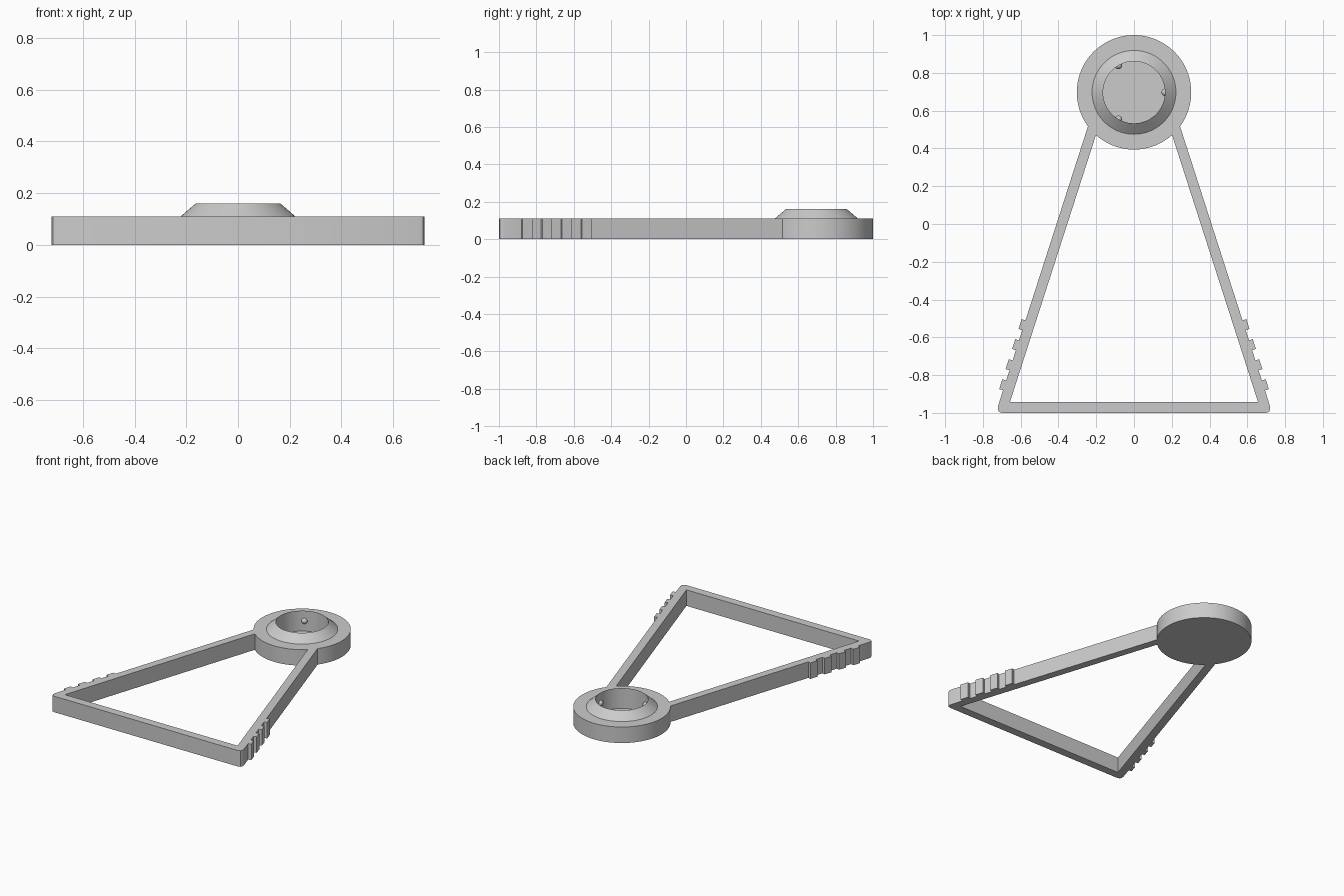
import bpy, bmesh, math
from mathutils import Matrix, Vector

cube = bpy.data.objects.get("Cube")
if cube:
    bpy.data.objects.remove(cube, do_unlink=True)

HEIGHT = 0.11
HUB = Vector((0, 0.697, 0))
RADIUS = 0.303
SLOPE = 0.322      # sideways spread of each leg per unit of y

grey = bpy.data.materials.new("plain_grey")
grey.use_nodes = True
colour = (0.6, 0.6, 0.6, 1)
grey.diffuse_color = colour
grey.node_tree.nodes["Principled BSDF"].inputs["Base Color"].default_value = colour


def add_object(name, bm):
    bmesh.ops.recalc_face_normals(bm, faces=bm.faces)
    mesh = bpy.data.meshes.new(name)
    bm.to_mesh(mesh)
    bm.free()
    mesh.materials.append(grey)
    obj = bpy.data.objects.new(name, mesh)
    bpy.context.collection.objects.link(obj)
    return obj


def select(obj):
    bpy.ops.object.select_all(action='DESELECT')
    obj.select_set(True)
    bpy.context.view_layer.objects.active = obj


def outer(y):
    return Vector((0.257 + SLOPE * (0.476 - y), y))


def inner(y):
    return Vector((0.2 + SLOPE * (0.476 - y), y))


# Right half of the frame outline: outer leg edge with grip teeth, rounded corner
along = Vector((SLOPE, -1)).normalized()
normal = Vector((-along.y, along.x))
outside = [outer(0.56)]
for i in range(4):
    start = outer(-0.51 - 0.106 * i)
    end = start + along * 0.055
    outside += [start, start + normal * 0.021, end + normal * 0.021, end]
outside += [Vector(p) for p in
            ((0.719, -0.962), (0.721, -0.98), (0.715, -0.994), (0.7, -1))]
inside = [inner(-0.943), inner(0.52)]


def mirrored(points):
    return [Vector((-p.x, p.y)) for p in reversed(points)]


# Open triangular frame
outline = outside + mirrored(outside) + mirrored(inside) + inside
bm = bmesh.new()
face = bm.faces.new([bm.verts.new((p.x, p.y, 0)) for p in outline])
top = bmesh.ops.extrude_face_region(bm, geom=[face])["geom"]
bmesh.ops.translate(bm, vec=(0, 0, HEIGHT),
                    verts=[v for v in top if isinstance(v, bmesh.types.BMVert)])
frame = add_object("frame", bm)

# Round socket: lathed base, sloping collar and blind hole
profile = [(0, 0), (RADIUS, 0), (RADIUS, HEIGHT), (0.222, HEIGHT),
           (0.164, 0.16), (0.164, 0.02), (0, 0.02)]
bm = bmesh.new()
verts = [bm.verts.new(HUB + Vector((r, 0, z))) for r, z in profile]
edges = [bm.edges.new(pair) for pair in zip(verts, verts[1:])]
bmesh.ops.spin(bm, geom=verts + edges, cent=HUB, axis=(0, 0, 1),
               angle=math.tau, steps=80)
bmesh.ops.remove_doubles(bm, verts=bm.verts, dist=0.0001)
socket = add_object("round_socket", bm)

# Fuse the frame into the socket
select(socket)
union = socket.modifiers.new("union", 'BOOLEAN')
union.operation = 'UNION'
union.solver = 'EXACT'
union.object = frame
bpy.ops.object.modifier_apply(modifier=union.name)
bpy.data.objects.remove(frame, do_unlink=True)
socket.name = "socket_and_frame"
bpy.ops.object.shade_smooth_by_angle(angle=math.radians(25))

# Three small retaining bumps on the hole wall
for i in range(3):
    spot = HUB + Matrix.Rotation(math.tau * i / 3, 3, 'Z') @ Vector((0.164, 0, 0.09))
    bm = bmesh.new()
    bmesh.ops.create_uvsphere(bm, u_segments=20, v_segments=12, radius=0.019,
                              matrix=Matrix.Translation(spot))
    bump = add_object(f"retaining_bump_{i + 1}", bm)
    select(bump)
    bpy.ops.object.shade_smooth()
